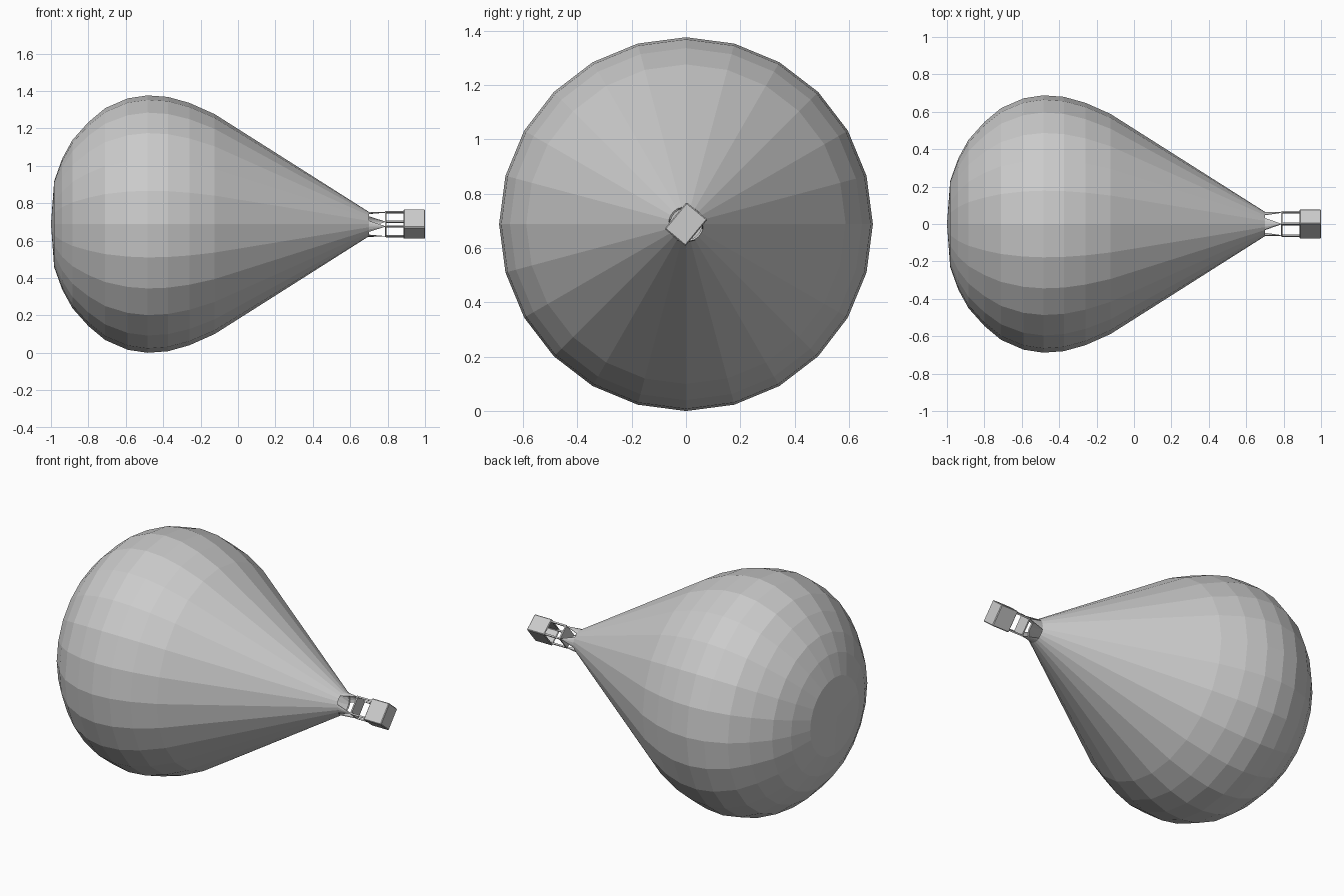
import bpy, bmesh
from math import cos, sin, pi, radians
from mathutils import Vector, Matrix

cube = bpy.data.objects.get("Cube")
if cube:
    bpy.data.objects.remove(cube, do_unlink=True)

grey = bpy.data.materials.new("plain_grey")
grey.use_nodes = True
grey.diffuse_color = (0.6, 0.6, 0.6, 1)
grey.node_tree.nodes["Principled BSDF"].inputs["Base Color"].default_value = (0.6, 0.6, 0.6, 1)

SIDES = 24
RADIUS = 0.688
AXIS = Vector((0, 0, RADIUS))
TILT = Matrix.Rotation(radians(50.4), 3, 'X')   # roll of basket about the long axis
MOUTH_X, MOUTH_R = 0.7, 0.065
FRAME_X, BASKET_X = 0.79, 0.885


def finish(name, bm):
    bmesh.ops.recalc_face_normals(bm, faces=bm.faces)
    mesh = bpy.data.meshes.new(name)
    bm.to_mesh(mesh)
    bm.free()
    mesh.materials.append(grey)
    obj = bpy.data.objects.new(name, mesh)
    bpy.context.collection.objects.link(obj)
    return obj


def rolled(x, y, z):
    """Point in the rolled basket frame."""
    return TILT @ Vector((x, y, z)) + AXIS


def ring_point(x, r, a):
    return Vector((x, r * cos(a), r * sin(a))) + AXIS


def box(name, x0, x1, wide, deep, y=0, z=0, open_end=False):
    bm = bmesh.new()
    bmesh.ops.create_cube(bm, size=1)
    for v in bm.verts:
        v.co = rolled((x0 + x1) / 2 + v.co.x * (x1 - x0), y + v.co.y * wide, z + v.co.z * deep)
    if open_end:
        bmesh.ops.delete(bm, geom=[min(bm.faces, key=lambda f: f.calc_center_median().x)],
                         context='FACES')
    return finish(name, bm)


# Envelope: turned profile, closed at the crown and open at the mouth
profile = [(-0.983, 0.23), (-0.94, 0.35), (-0.885, 0.45), (-0.8, 0.545), (-0.71, 0.62),
           (-0.59, 0.672), (-0.485, RADIUS), (-0.375, 0.68), (-0.26, 0.648),
           (-0.125, 0.588), (MOUTH_X, MOUTH_R)]
bm = bmesh.new()
crown = bm.verts.new(AXIS + Vector((-1, 0, 0)))
rings = [[bm.verts.new(ring_point(x, r, 2 * pi * i / SIDES)) for i in range(SIDES)]
         for x, r in profile]
for i in range(SIDES):
    j = (i + 1) % SIDES
    bm.faces.new((crown, rings[0][i], rings[0][j]))
    for a, b in zip(rings, rings[1:]):
        bm.faces.new((a[i], b[i], b[j], a[j]))
envelope = finish("envelope", bm)
shell = envelope.modifiers.new("thickness", 'SOLIDIFY')
shell.thickness = 0.008
shell.offset = -1

# Skirt flaps: curved triangles from the mouth to each frame corner
half_w, half_d = 0.05, 0.04
corners = [(1, 1), (-1, 1), (-1, -1), (1, -1)]
for n, (sy, sz) in enumerate(corners):
    tip = rolled(FRAME_X, sy * half_w, sz * half_d)
    middle = (tip - AXIS).yz
    start = Vector((1, 0)).angle_signed(middle) * -1
    bm = bmesh.new()
    tip_vert = bm.verts.new(tip)
    edge = [bm.verts.new(ring_point(MOUTH_X - 0.005, MOUTH_R, start + radians(15 * k)))
            for k in range(-2, 3)]
    for a, b in zip(edge, edge[1:]):
        bm.faces.new((tip_vert, a, b))
    flap = finish(f"skirt_flap_{n + 1}", bm)
    flap.modifiers.new("thickness", 'SOLIDIFY').thickness = 0.003
    # Upright from the frame to the basket
    box(f"upright_{n + 1}", FRAME_X, BASKET_X + 0.01, 0.009, 0.009, sy * half_w, sz * half_d)

# Burner plate
box("burner_plate", FRAME_X - 0.003, FRAME_X + 0.005, 0.108, 0.086)

# Basket, open towards the envelope
basket = box("basket", BASKET_X, 1.0, 0.127, 0.1, open_end=True)
wall = basket.modifiers.new("wall", 'SOLIDIFY')
wall.thickness = 0.012
wall.offset = -1
bevel = basket.modifiers.new("soft_edges", 'BEVEL')
bevel.width = 0.004
bevel.segments = 1
